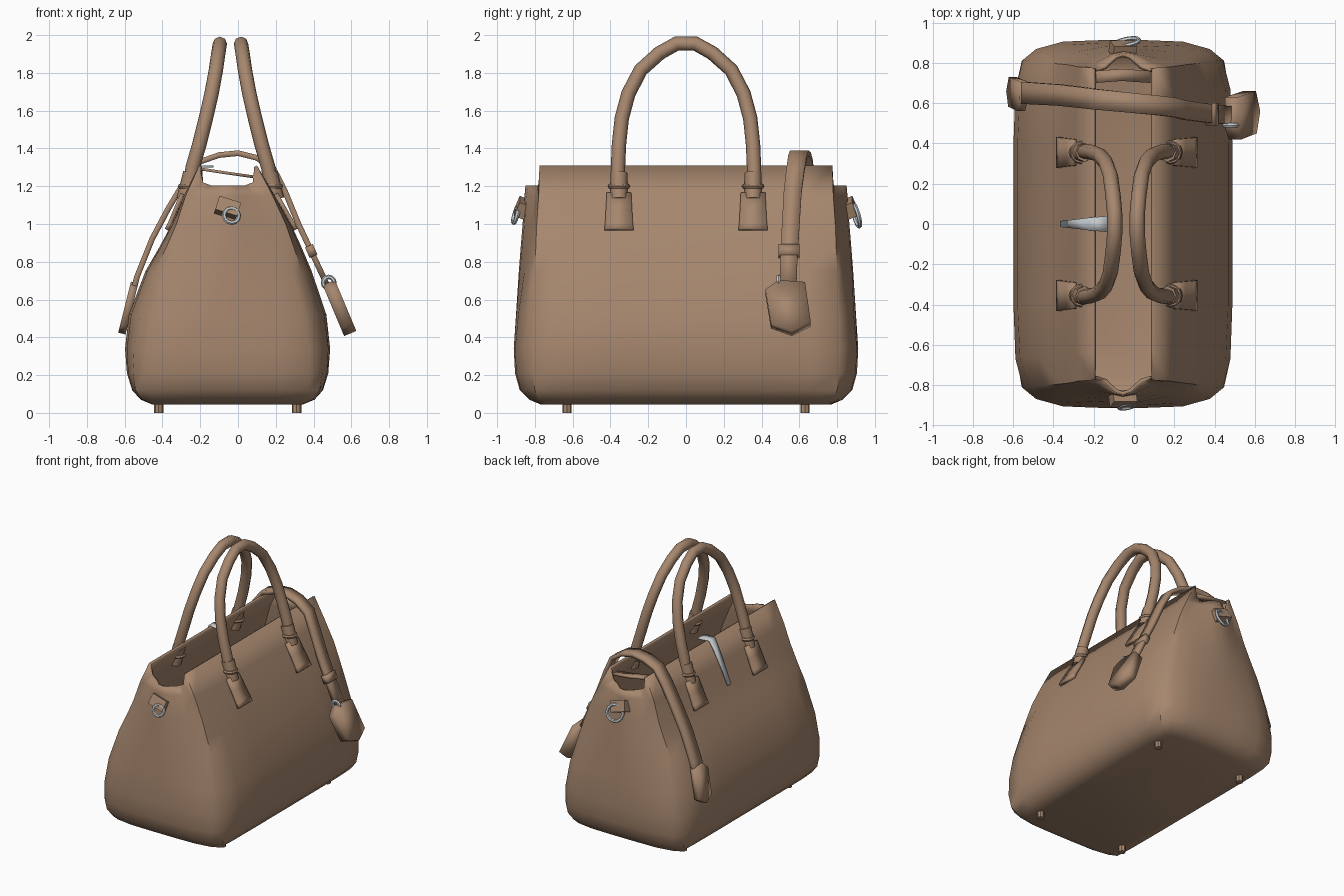
import bpy, bmesh, math
from mathutils import Vector

if "Cube" in bpy.data.objects:
    bpy.data.objects.remove(bpy.data.objects["Cube"], do_unlink=True)


def material(name, rgb):
    m = bpy.data.materials.new(name)
    m.use_nodes = True
    m.diffuse_color = (*rgb, 1)
    m.node_tree.nodes["Principled BSDF"].inputs["Base Color"].default_value = (*rgb, 1)
    return m


leather = material("tan leather", (0.38, 0.24, 0.155))
metal = material("silver metal", (0.56, 0.59, 0.61))
CX = -0.055   # middle of the body
HX = -0.04    # middle of the handle pair


def finish(obj, mat, angle=35):
    obj.data.materials.clear()
    obj.data.materials.append(mat)
    bpy.ops.object.select_all(action="DESELECT")
    obj.select_set(True)
    bpy.context.view_layer.objects.active = obj
    bpy.ops.object.shade_smooth_by_angle(angle=math.radians(angle))
    return obj


def from_bmesh(name, bm, mat, thick=0, offset=0, angle=35):
    bmesh.ops.recalc_face_normals(bm, faces=bm.faces)
    me = bpy.data.meshes.new(name)
    bm.to_mesh(me)
    bm.free()
    obj = bpy.data.objects.new(name, me)
    bpy.context.collection.objects.link(obj)
    finish(obj, mat, angle)
    if thick:
        s = obj.modifiers.new("thickness", "SOLIDIFY")
        s.thickness, s.offset = thick, offset
    return obj


def ribbon(name, path, widths, thick, mat):
    """Flat band along a path, its width along y running between two values."""
    bm = bmesh.new()
    rows = []
    for i, (x, y, z) in enumerate(path):
        w = widths[0] + (widths[1] - widths[0]) * i / (len(path) - 1)
        rows.append([bm.verts.new((x, y + s * w / 2, z)) for s in (-1, 1)])
    for a, b in zip(rows, rows[1:]):
        bm.faces.new((a[0], a[1], b[1], b[0]))
    return from_bmesh(name, bm, mat, thick)


def plate(name, points, thick, mat):
    bm = bmesh.new()
    bm.faces.new([bm.verts.new(p) for p in points])
    return from_bmesh(name, bm, mat, thick)


def bridge(bm, rings):
    for a, b in zip(rings, rings[1:]):
        for k in range(len(a)):
            j = (k + 1) % len(a)
            bm.faces.new((a[k], a[j], b[j], b[k]))


def tube(name, path, radius, mat, sides=8):
    """Round tube along a path lying roughly in the y-z plane."""
    bm = bmesh.new()
    pts = [Vector(p) for p in path]
    rings = []
    for i, p in enumerate(pts):
        t = (pts[min(i + 1, len(pts) - 1)] - pts[max(i - 1, 0)]).normalized()
        u = (Vector((1, 0, 0)) - t * t.x).normalized()
        v = t.cross(u)
        rings.append([bm.verts.new(p + radius * (u * math.cos(a) + v * math.sin(a)))
                      for a in (math.tau * k / sides for k in range(sides))])
    bridge(bm, rings)
    bm.faces.new(rings[0])
    bm.faces.new(rings[-1])
    return from_bmesh(name, bm, mat, angle=50)


def torus(name, loc, rot, major, minor, mat):
    bpy.ops.mesh.primitive_torus_add(location=loc, rotation=rot, major_radius=major,
                                     minor_radius=minor, major_segments=12, minor_segments=6)
    bpy.context.object.name = name
    return finish(bpy.context.object, mat)


# Body levels: height, half width to the left (+x) and right (-x),
# half length to the panel edge and to the end
TOP = 1.31
LEVELS = [(0.045, 0.4, 0.4, 0.74, 0.77), (0.07, 0.46, 0.46, 0.78, 0.83),
          (0.12, 0.505, 0.505, 0.8, 0.88), (0.21, 0.533, 0.533, 0.81, 0.905),
          (0.34, 0.543, 0.543, 0.815, 0.912), (0.52, 0.523, 0.523, 0.81, 0.9),
          (0.75, 0.445, 0.435, 0.8, 0.885), (0.88, 0.39, 0.36, 0.795, 0.875),
          (1.0, 0.335, 0.295, 0.79, 0.865), (1.15, 0.25, 0.233, 0.78, 0.855),
          (TOP, 0.155, 0.15, 0.775, 0.85)]


def panel_x(z, side):
    """Where the side panel lies at a height; side is 1 for left, -1 for right."""
    col = 1 if side > 0 else 2
    for a, b in zip(LEVELS, LEVELS[1:]):
        if a[0] <= z <= b[0]:
            return CX + side * (a[col] + (b[col] - a[col]) * (z - a[0]) / (b[0] - a[0]))


def body_ring(z, left, right, panel, gusset):
    fold = max(0, (z - 0.45) / (TOP - 0.45))     # ends tuck in towards the top
    low = z - (0.105 if z == TOP else 0)         # ends stop below the panels
    edge = 1 - 0.12 * math.sin(math.pi * z / TOP)
    out = gusset - panel
    quarter = [(1, 0, z), (1, panel * 0.5, z), (0.8 + edge * 0.2, panel * 0.82, z),
               (edge, panel, z),
               (edge * 0.87, panel + out * (0.55 - 0.6 * fold), low + (z - low) * 0.15),
               (edge * 0.6, panel + out * (0.93 - 0.8 * fold), low),
               (edge * 0.25, gusset - 0.015 * fold, low)]
    half = quarter + [(0, gusset, low)] + [(-x, y, h) for x, y, h in quarter[::-1]]
    ring = half + [(x, -y, h) for x, y, h in half[-2:0:-1]]
    return [(CX + x * (left if x > 0 else right), y, h) for x, y, h in ring]


# Open bag body: lofted shell with folded ends
bm = bmesh.new()
rings = [[bm.verts.new(p) for p in body_ring(*lv)] for lv in LEVELS]
bridge(bm, rings)
bm.faces.new(rings[0])
from_bmesh("bag_body", bm, leather, 0.018, -1, 40)

# Handles, with collars, rings and stitched patches
LEG = [(0.22, 0.36, 1.17), (0.2, 0.36, 1.3), (0.165, 0.355, 1.42), (0.13, 0.34, 1.56),
       (0.1, 0.305, 1.69), (0.077, 0.24, 1.815), (0.064, 0.14, 1.905), (0.056, 0.05, 1.955)]
for side, label in ((1, "left"), (-1, "right")):
    leg = [(HX + side * x, y, z) for x, y, z in LEG]
    tube(label + "_handle", leg + [(x, -y, z) for x, y, z in leg[::-1]], 0.038, leather)
    for s, end in ((-1, "front"), (1, "back")):
        y = s * 0.355
        tag = f"{label}_{end}_"
        tube(tag + "collar", [(HX + side * 0.24, y, 1.13), (HX + side * 0.205, y, 1.27)],
             0.046, leather)
        torus(tag + "handle_ring", (HX + side * 0.22, y, 1.2), (0, 0, 0), 0.046, 0.013, leather)
        path = [(panel_x(z, side) + side * 0.012, y, z) for z in (0.97, 1.0, 1.08, 1.16)]
        ribbon(tag + "handle_patch", path, (0.155, 0.13), 0.022, leather)

# Long strap draped over the back end
STRAP = [(-0.575, 0.65, 0.56), (-0.535, 0.65, 0.72), (-0.455, 0.645, 0.92), (-0.37, 0.64, 1.08),
         (-0.28, 0.63, 1.23), (-0.2, 0.62, 1.33), (-0.1, 0.61, 1.365), (0, 0.6, 1.375),
         (0.1, 0.59, 1.35), (0.19, 0.58, 1.29), (0.25, 0.565, 1.17), (0.32, 0.555, 1.0),
         (0.4, 0.545, 0.83), (0.47, 0.54, 0.68)]
ribbon("shoulder_strap", STRAP, (0.11, 0.09), 0.03, leather)
ribbon("strap_keeper", [(0.375, 0.545, 0.885), (0.4, 0.545, 0.83)], (0.11, 0.11), 0.045, leather)

# Tags hanging at both strap ends
OUTLINE = [(-0.12, 0.64), (-0.05, 0.69), (0.09, 0.68), (0.12, 0.47), (0.02, 0.42), (-0.09, 0.46)]
plate("left_tag", [(0.485 + (0.68 - z) * 0.42, 0.54 + y, z) for y, z in OUTLINE], 0.07, leather)
plate("right_tag", [(-0.55 - (0.68 - z) * 0.25, 0.645 + y * 0.7, z) for y, z in OUTLINE],
      0.04, leather)
torus("tag_ring", (0.48, 0.49, 0.69), (math.radians(90), 0, 0), 0.03, 0.012, metal)

# Closure tabs and metal rings on the end folds
for s, end, size in ((-1, "front", 0.04), (1, "back", 0.06)):
    bpy.ops.mesh.primitive_cube_add(size=1, location=(CX, s * 0.868, 1.085),
                                    rotation=(s * 0.4, 0.3, 0))
    tab = bpy.context.object
    tab.name = end + "_end_tab"
    tab.scale = (0.12, 0.06, 0.08)
    finish(tab, leather)
    torus(end + "_end_ring", (CX + 0.02, s * 0.902, 1.045), (math.radians(90 + s * 15), 0, 0.2),
          size, 0.012, metal)

# Inner flap bridging the panels at the back
ribbon("inner_flap", [(-0.19, 0.73, 1.29), (-0.06, 0.74, 1.27), (0.08, 0.73, 1.25)],
       (0.06, 0.06), 0.015, leather)

# Tapering metal clasp over the rim of the right panel
ribbon("clasp", [(-0.13, 0, 1.305)] + [(panel_x(z, -1) - 0.012, 0, z)
                                       for z in (1.305, 1.18, 1.0)], (0.08, 0.03), 0.012, metal)

# Feet
for x in (-0.42, 0.31):
    for y in (-0.63, 0.63):
        bpy.ops.mesh.primitive_cylinder_add(vertices=8, radius=0.025, depth=0.06,
                                            location=(x, y, 0.03))
        bpy.context.object.name = "foot"
        finish(bpy.context.object, leather)
